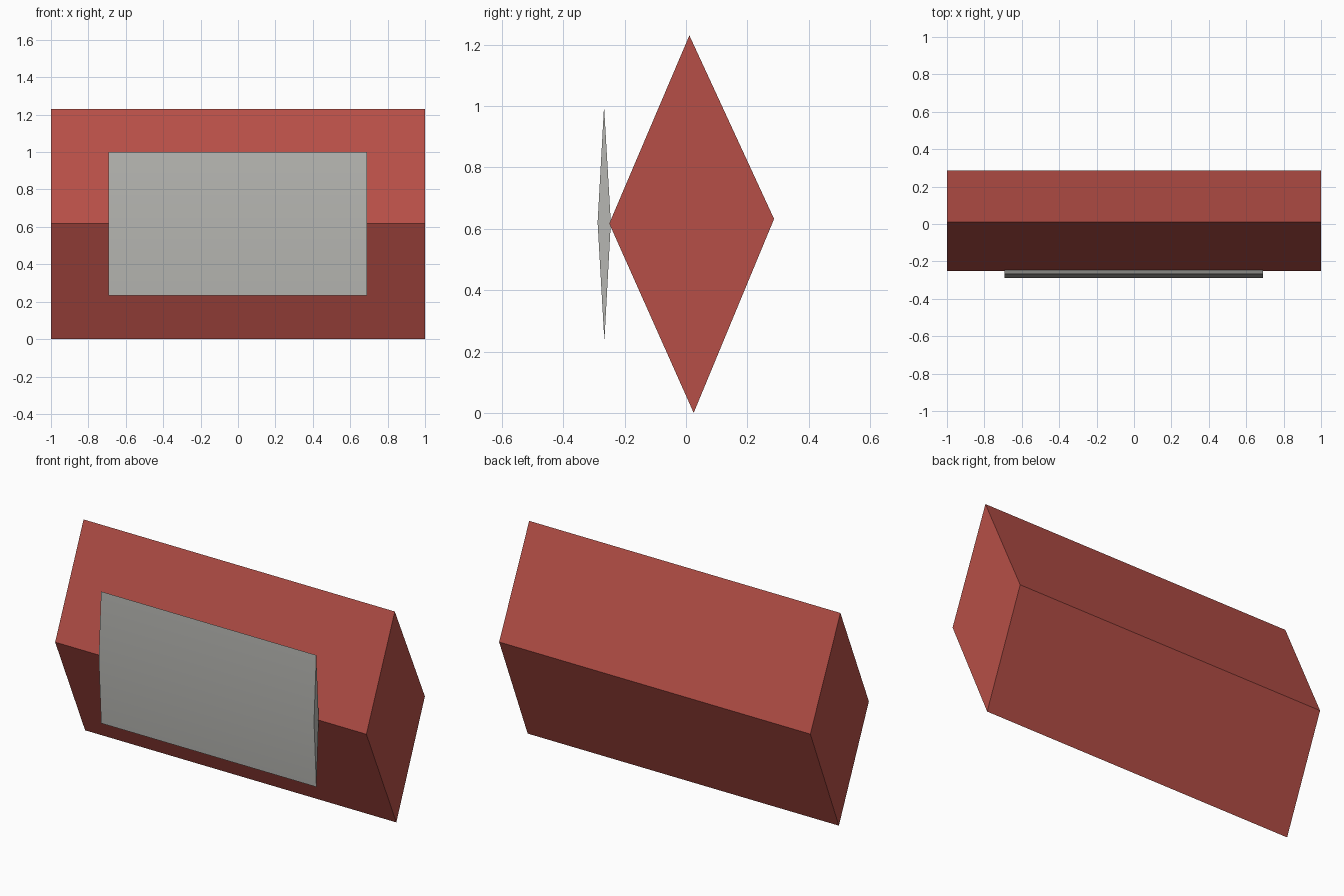
import bpy

if "Cube" in bpy.data.objects:
    bpy.data.objects.remove(bpy.data.objects["Cube"])


def material(name, rgb):
    m = bpy.data.materials.new(name)
    m.diffuse_color = (*rgb, 1)
    m.use_nodes = True
    m.node_tree.nodes["Principled BSDF"].inputs["Base Color"].default_value = m.diffuse_color
    return m


def prism(name, profile, x0, x1, mat):
    """Extrude a (y, z) profile along x."""
    n = len(profile)
    verts = [(x, y, z) for x in (x0, x1) for y, z in profile]
    faces = [tuple(reversed(range(n))), tuple(range(n, 2 * n))]
    faces += [(i, (i + 1) % n, (i + 1) % n + n, i + n) for i in range(n)]
    mesh = bpy.data.meshes.new(name)
    mesh.from_pydata(verts, [], faces)
    mesh.materials.append(mat)
    obj = bpy.data.objects.new(name, mesh)
    bpy.context.collection.objects.link(obj)
    return obj


red = material("brick red", (0.47, 0.078, 0.063))
grey = material("light grey", (0.47, 0.47, 0.445))

# Diamond-section body
prism("body", [(-0.25, 0.617), (0.025, 0.0), (0.287, 0.632), (0.011, 1.23)],
      -1.0, 1.0, red)

# Thin lens-like front panel, smooth across its shallow ridges
panel = prism("front_panel",
              [(-0.288, 0.62), (-0.266, 0.234), (-0.245, 0.62), (-0.267, 1.0)],
              -0.693, 0.69, grey)
bpy.context.view_layer.objects.active = panel
panel.select_set(True)
bpy.ops.object.shade_smooth_by_angle(angle=0.52)
